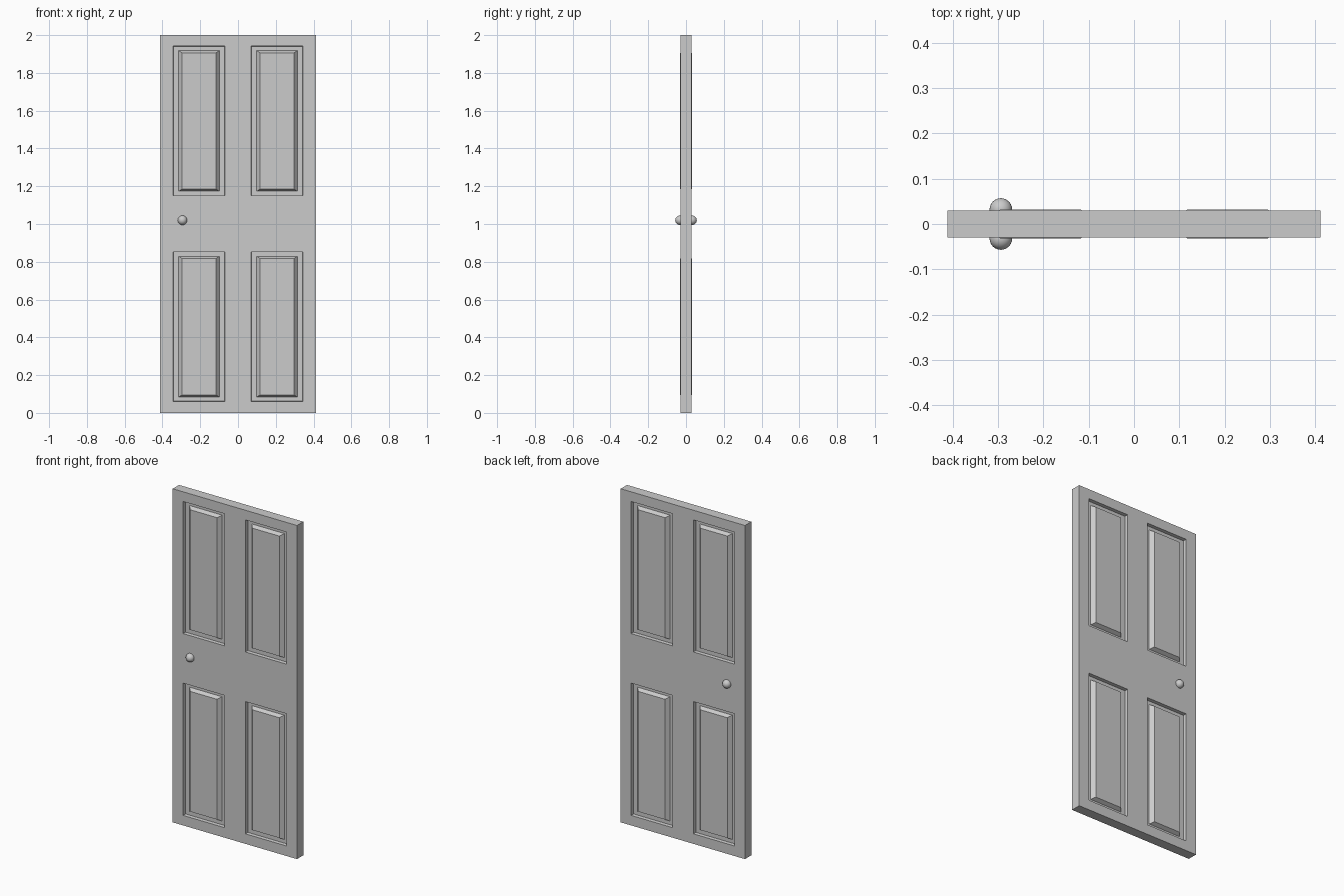
import bpy, bmesh

if "Cube" in bpy.data.objects:
    bpy.data.objects.remove(bpy.data.objects["Cube"])

HALF_T = 0.03                                   # half the door thickness
XS = [-0.412, -0.343, -0.07, 0.07, 0.343, 0.412]
ZS = [0.0, 0.06, 0.853, 1.15, 1.942, 2.0]
# Panel rings: (side inset, top/bottom inset, y)
RINGS = [(0.0, 0.0, -HALF_T), (0.002, 0.002, -0.010),
         (0.029, 0.024, -0.010), (0.047, 0.036, -0.0315)]


def add_mirror(obj):
    mod = obj.modifiers.new("both_faces", 'MIRROR')
    mod.use_axis = (False, True, False)
    mod.use_clip = False
    mod.merge_threshold = 0.0001


def rect(bm, x0, x1, z0, z1, y):
    return [bm.verts.new(c) for c in ((x0, y, z0), (x1, y, z0), (x1, y, z1), (x0, y, z1))]


# Front half of the door: flat stiles and rails with four raised-and-fielded panels
bm = bmesh.new()
for i in range(5):
    for j in range(5):
        x0, x1, z0, z1 = XS[i], XS[i + 1], ZS[j], ZS[j + 1]
        if i in (1, 3) and j in (1, 3):
            loops = [rect(bm, x0 + a, x1 - a, z0 + b, z1 - b, y) for a, b, y in RINGS]
            for outer, inner in zip(loops, loops[1:]):
                for k in range(4):
                    n = (k + 1) % 4
                    bm.faces.new((outer[k], outer[n], inner[n], inner[k]))
            bm.faces.new(loops[-1])
        else:
            bm.faces.new(rect(bm, x0, x1, z0, z1, -HALF_T))
bmesh.ops.remove_doubles(bm, verts=bm.verts, dist=0.0001)

# Outer rim, taken back to the mid plane
rim = [e for e in bm.edges if e.is_boundary]
new = bmesh.ops.extrude_edge_only(bm, edges=rim)["geom"]
for v in new:
    if isinstance(v, bmesh.types.BMVert):
        v.co.y = 0.0
bmesh.ops.recalc_face_normals(bm, faces=bm.faces)
if max(bm.faces, key=lambda f: -f.calc_center_median().y).normal.y > 0:
    bmesh.ops.reverse_faces(bm, faces=bm.faces)
mesh = bpy.data.meshes.new("door_leaf")
bm.to_mesh(mesh)
bm.free()
door = bpy.data.objects.new("door_leaf", mesh)
bpy.context.collection.objects.link(door)
add_mirror(door)

# Round knobs, one on each face
for name, y in (("front_knob", -0.032), ("back_knob", 0.032)):
    bpy.ops.mesh.primitive_uv_sphere_add(segments=24, ring_count=12, radius=0.025,
                                         location=(-0.294, y, 1.02))
    knob = bpy.context.object
    knob.name = name
    bpy.ops.object.shade_smooth()
